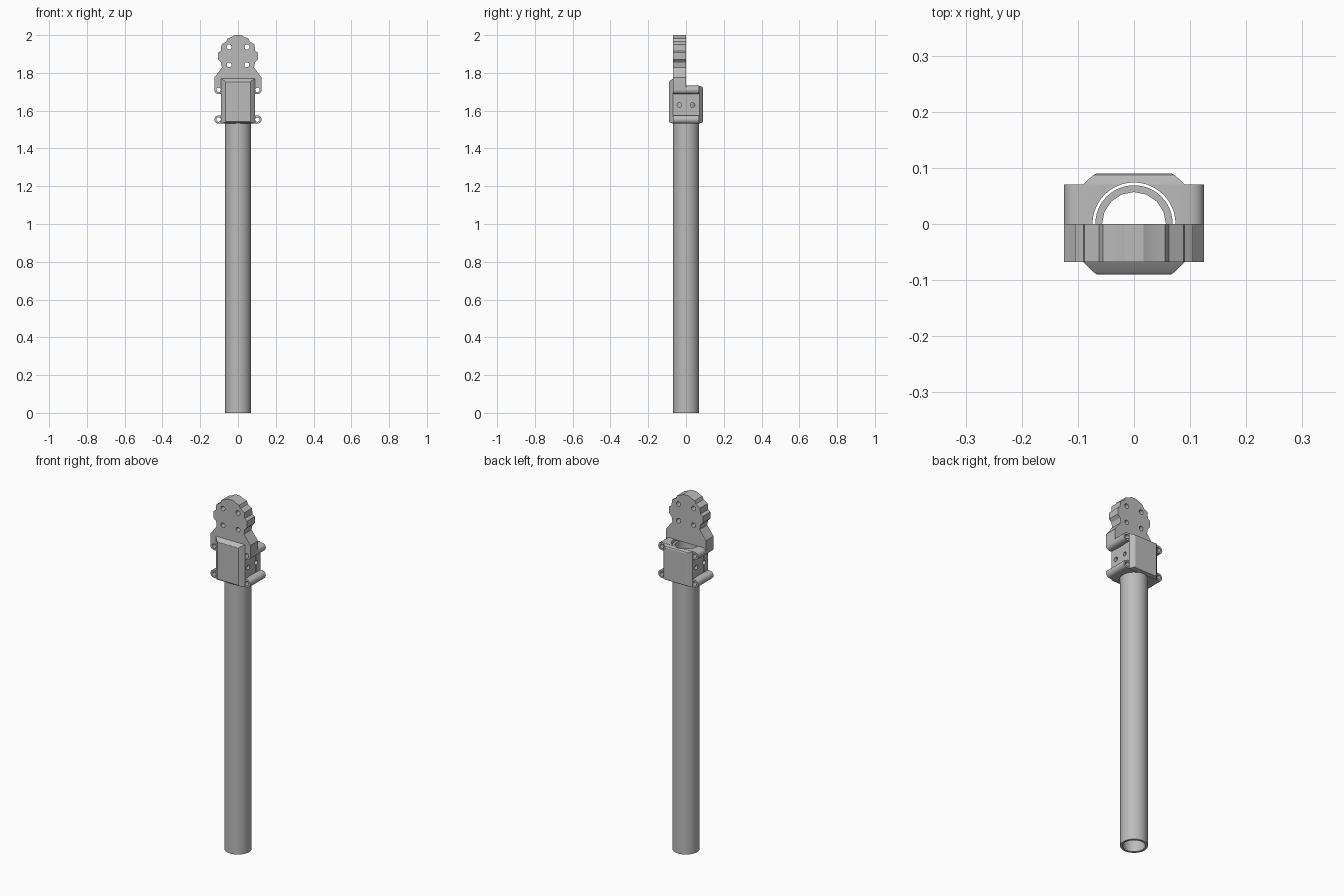
import bpy, bmesh, math
from mathutils import Matrix, Vector

if "Cube" in bpy.data.objects:
    bpy.data.objects.remove(bpy.data.objects["Cube"])

grey = bpy.data.materials.new("light grey")
grey.diffuse_color = (0.5, 0.5, 0.5, 1)
grey.use_nodes = True
grey.node_tree.nodes["Principled BSDF"].inputs["Base Color"].default_value = grey.diffuse_color


def make(name, bm):
    bmesh.ops.recalc_face_normals(bm, faces=bm.faces)
    me = bpy.data.meshes.new(name)
    bm.to_mesh(me)
    bm.free()
    ob = bpy.data.objects.new(name, me)
    bpy.context.collection.objects.link(ob)
    me.materials.append(grey)
    return ob


def loft(name, rings):
    """Closed solid through rings of equal point count."""
    bm = bmesh.new()
    loops = [[bm.verts.new(p) for p in r] for r in rings]
    n = len(loops[0])
    for a, b in zip(loops, loops[1:]):
        for i in range(n):
            j = (i + 1) % n
            bm.faces.new((a[i], a[j], b[j], b[i]))
    bm.faces.new(loops[0])
    bm.faces.new(loops[-1])
    return make(name, bm)


def cylinder(name, centre, radius, length, axis, sides):
    bm = bmesh.new()
    bmesh.ops.create_cone(bm, cap_ends=True, segments=sides, radius1=radius,
                          radius2=radius, depth=length)
    turn = Vector((0, 0, 1)).rotation_difference(Vector(axis)).to_matrix().to_4x4()
    bm.transform(Matrix.Translation(centre) @ turn)
    return make(name, bm)


def combine(target, tool, operation):
    """Apply a boolean and discard the tool."""
    mod = target.modifiers.new("combine", 'BOOLEAN')
    mod.operation, mod.solver, mod.object = operation, 'EXACT', tool
    dg = bpy.context.evaluated_depsgraph_get()
    me = bpy.data.meshes.new_from_object(target.evaluated_get(dg))
    target.modifiers.clear()
    target.data = me
    me.name = target.name
    bpy.data.objects.remove(tool)


def arc(cx, cz, r, a0, a1, n=8):
    return [(cx + r * math.cos(math.radians(a0 + (a1 - a0) * i / n)),
             cz + r * math.sin(math.radians(a0 + (a1 - a0) * i / n))) for i in range(n + 1)]


def plate(name, right, y0, y1):
    """Extrude a right-hand (x, z) outline, mirrored about x = 0."""
    pts = right + [(-x, z) for x, z in reversed(right)]
    return loft(name, [[(x, y, z) for x, z in pts] for y in (y0, y1)])


def bulge(steps):
    """Bevelled panel: each step is y, half width, bottom, top."""
    return loft("bulge", [[(-w, y, lo), (w, y, lo), (w, y, hi), (-w, y, hi)]
                          for y, w, lo, hi in steps])


EAR_X, LOW_Z, HIGH_Z, EAR_R = 0.103, 1.553, 1.71, 0.022

# shared lower outline: lower ear, recessed side, start of upper ear
side = ([(0.06, 1.531)] + arc(EAR_X, LOW_Z, EAR_R, -90, 90)
        + [(0.088, 1.575), (0.088, 1.688)])

# front clamp half with scalloped mounting head
head = [(0.125, 1.775), (0.085, 1.828), (0.09, 1.855), (0.105, 1.87), (0.105, 1.907),
        (0.09, 1.917), (0.088, 1.95), (0.062, 1.966), (0.055, 1.983), (0.034, 1.99),
        (0.017, 2.0)]
front = plate("front_clamp", side + arc(EAR_X, HIGH_Z, EAR_R, -90, 0) + head, -0.068, 0)
combine(front, bulge([(-0.03, 0.09, 1.532, 1.77), (-0.068, 0.09, 1.532, 1.77),
                      (-0.086, 0.072, 1.537, 1.758), (-0.09, 0.066, 1.542, 1.752)]), 'UNION')

# back clamp half
back = plate("back_clamp", side + arc(EAR_X, HIGH_Z, EAR_R, -90, 90) + [(0.06, 1.732)], 0, 0.07)
combine(back, bulge([(0.03, 0.09, 1.532, 1.731), (0.071, 0.09, 1.532, 1.731),
                     (0.087, 0.073, 1.537, 1.726), (0.09, 0.067, 1.542, 1.72)]), 'UNION')

# tube bore, blind under the head and open at the back
combine(front, cylinder("bore", (0, 0, 1.615), 0.074, 0.23, (0, 0, 1), 48), 'DIFFERENCE')
combine(back, cylinder("bore", (0, 0, 1.63), 0.074, 0.4, (0, 0, 1), 48), 'DIFFERENCE')

# bolt holes through the ears, screw holes in the sides
for half, y in ((front, -0.035), (back, 0.035)):
    for s in (-1, 1):
        for z in (LOW_Z, HIGH_Z):
            combine(half, cylinder("hole", (s * EAR_X, 0, z), 0.012, 0.4, (0, 1, 0), 16), 'DIFFERENCE')
    combine(half, cylinder("hole", (0, y, 1.63), 0.012, 0.4, (1, 0, 0), 16), 'DIFFERENCE')

# four mounting holes in the head
for s in (-1, 1):
    for z in (1.843, 1.937):
        combine(front, cylinder("hole", (s * 0.047, 0, z), 0.013, 0.4, (0, 1, 0), 16), 'DIFFERENCE')

# long hollow tube
tube = cylinder("tube", (0, 0, 0.86), 0.069, 1.72, (0, 0, 1), 48)
combine(tube, cylinder("hollow", (0, 0, 0.86), 0.057, 2.0, (0, 0, 1), 16), 'DIFFERENCE')

# smooth round surfaces, keep edges crisp
for ob in (front, back, tube):
    bpy.ops.object.select_all(action='DESELECT')
    ob.select_set(True)
    bpy.context.view_layer.objects.active = ob
    bpy.ops.object.shade_smooth_by_angle(angle=math.radians(25))
